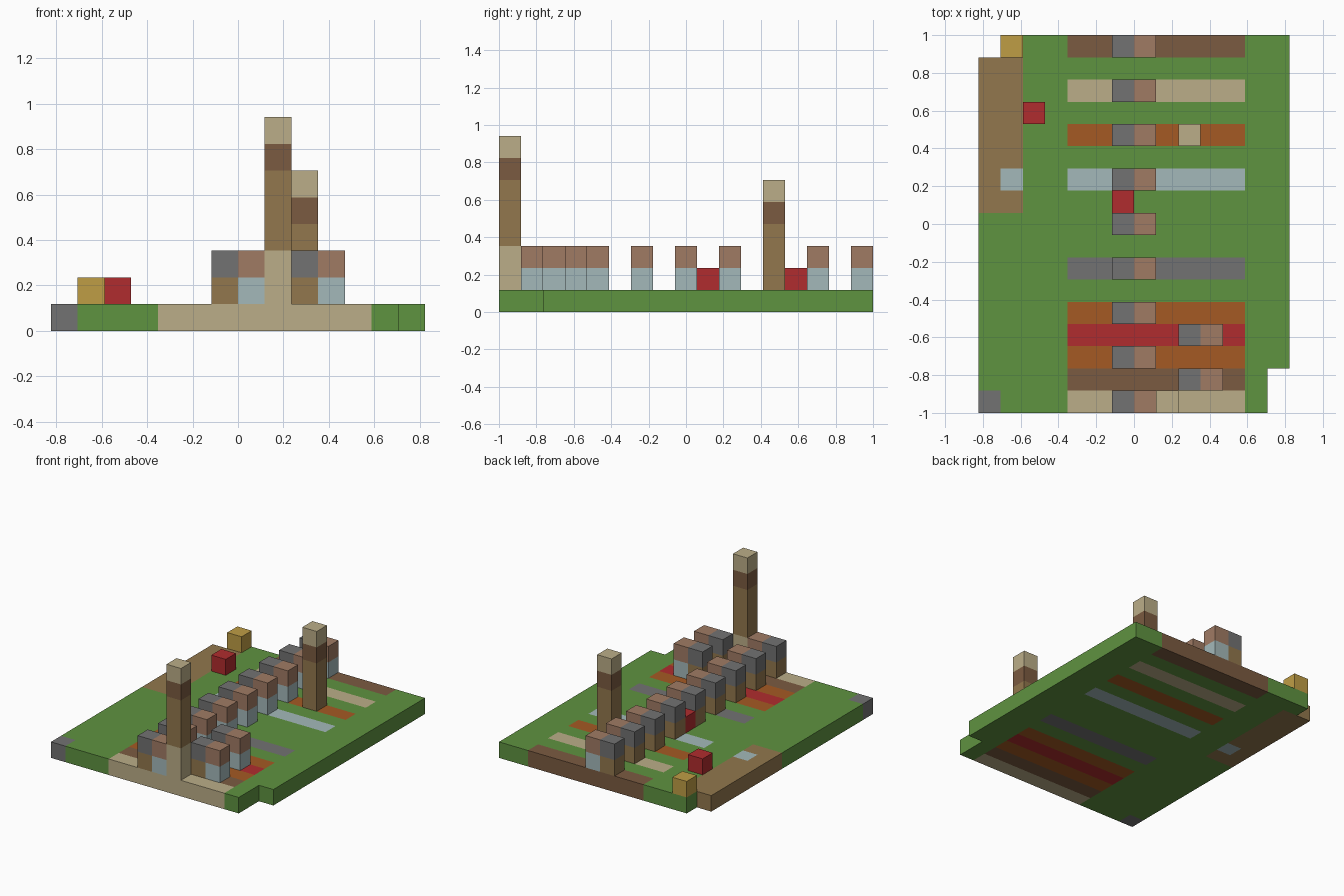
import bpy
import bmesh
from mathutils import Vector

cube = bpy.data.objects.get("Cube")
if cube:
    bpy.data.objects.remove(cube)

COLS, ROWS = 14, 17
U = 2 / ROWS  # edge of one block

PALETTE = {
    "grass green": "5F9340", "sand": "BBAE88", "dark brown": "7B5B41",
    "wood brown": "92774D", "rust orange": "A55A23", "red": "B02C2E",
    "stone grey": "727272", "pale blue": "A4B9BA", "clay": "A07B64",
    "gold": "BF9D45",
}


def linear(byte):
    c = byte / 255
    return c / 12.92 if c <= 0.04045 else ((c + 0.055) / 1.055) ** 2.4


def make_material(name, code):
    colour = [linear(b) for b in bytes.fromhex(code)] + [1]
    mat = bpy.data.materials.new(name)
    mat.use_nodes = True
    mat.diffuse_color = colour
    bsdf = mat.node_tree.nodes["Principled BSDF"]
    bsdf.inputs["Base Color"].default_value = colour
    bsdf.inputs["Roughness"].default_value = 0.9
    return mat


MATS = {name: make_material(name, code) for name, code in PALETTE.items()}


def build_blocks(name, cells):
    """One mesh from {(column, row, level): colour}, outer faces only."""
    bm = bmesh.new()
    used = list(dict.fromkeys(cells.values()))
    for cell, colour in cells.items():
        centre = Vector(cell) + Vector((0.5, 0.5, 0.5))
        for axis in range(3):
            for sign in (-1, 1):
                n = Vector((0, 0, 0))
                n[axis] = sign
                if tuple(int(a + b) for a, b in zip(cell, n)) in cells:
                    continue
                a = Vector((0, 0, 0))
                a[(axis + 1) % 3] = 1
                b = n.cross(a)
                corners = [centre + (n + s * a + t * b) / 2
                           for s, t in ((-1, -1), (1, -1), (1, 1), (-1, 1))]
                face = bm.faces.new([bm.verts.new(
                    ((p.x - COLS / 2) * U, (p.y - ROWS / 2) * U, p.z * U)) for p in corners])
                face.material_index = used.index(colour)
    bmesh.ops.remove_doubles(bm, verts=bm.verts, dist=U / 100)
    mesh = bpy.data.meshes.new(name)
    bm.to_mesh(mesh)
    bm.free()
    for colour in used:
        mesh.materials.append(MATS[colour])
    obj = bpy.data.objects.new(name, mesh)
    bpy.context.collection.objects.link(obj)
    return obj


def build_column(name, col, row, colours, level=1):
    build_blocks(name, {(col, row, level + k): c for k, c in enumerate(colours)})


# Ground slab with stripes, a side path and two cut corners
STRIPES = {0: "sand", 1: "dark brown", 2: "rust orange", 3: "red",
           4: "rust orange", 6: "stone grey", 10: "pale blue",
           12: "rust orange", 14: "sand", 16: "dark brown"}


def ground_colour(col, row):
    if (col, row) == (0, 0):
        return "stone grey"
    if (col, row) == (1, 10):
        return "pale blue"
    if col < 2 and 9 <= row <= 15:
        return "wood brown"
    if 4 <= col <= 11:
        return STRIPES.get(row, "grass green")
    return "grass green"


missing = {(13, 0), (13, 1), (0, 16)}
build_blocks("ground", {(c, r, 0): ground_colour(c, r)
                        for c in range(COLS) for r in range(ROWS)
                        if (c, r) not in missing})

# Paired short posts: a main line, and two pairs set to the side
pairs = [(6, row) for row in range(0, ROWS, 2)] + [(9, 1), (9, 3)]
for n, (col, row) in enumerate(pairs):
    build_column(f"grey_post_{n}", col, row, ["wood brown", "stone grey"])
    build_column(f"clay_post_{n}", col + 1, row, ["pale blue", "clay"])

# Tall towers
trunk = ["wood brown"] * 3 + ["dark brown", "sand"]
build_column("front_tower", 8, 0, ["sand"] * 2 + trunk)
build_column("back_tower", 9, 12, trunk)

# Single blocks
build_column("red_block_side", 2, 13, ["red"])
build_column("red_block_middle", 6, 9, ["red"])
build_column("gold_block", 1, 16, ["gold"])
